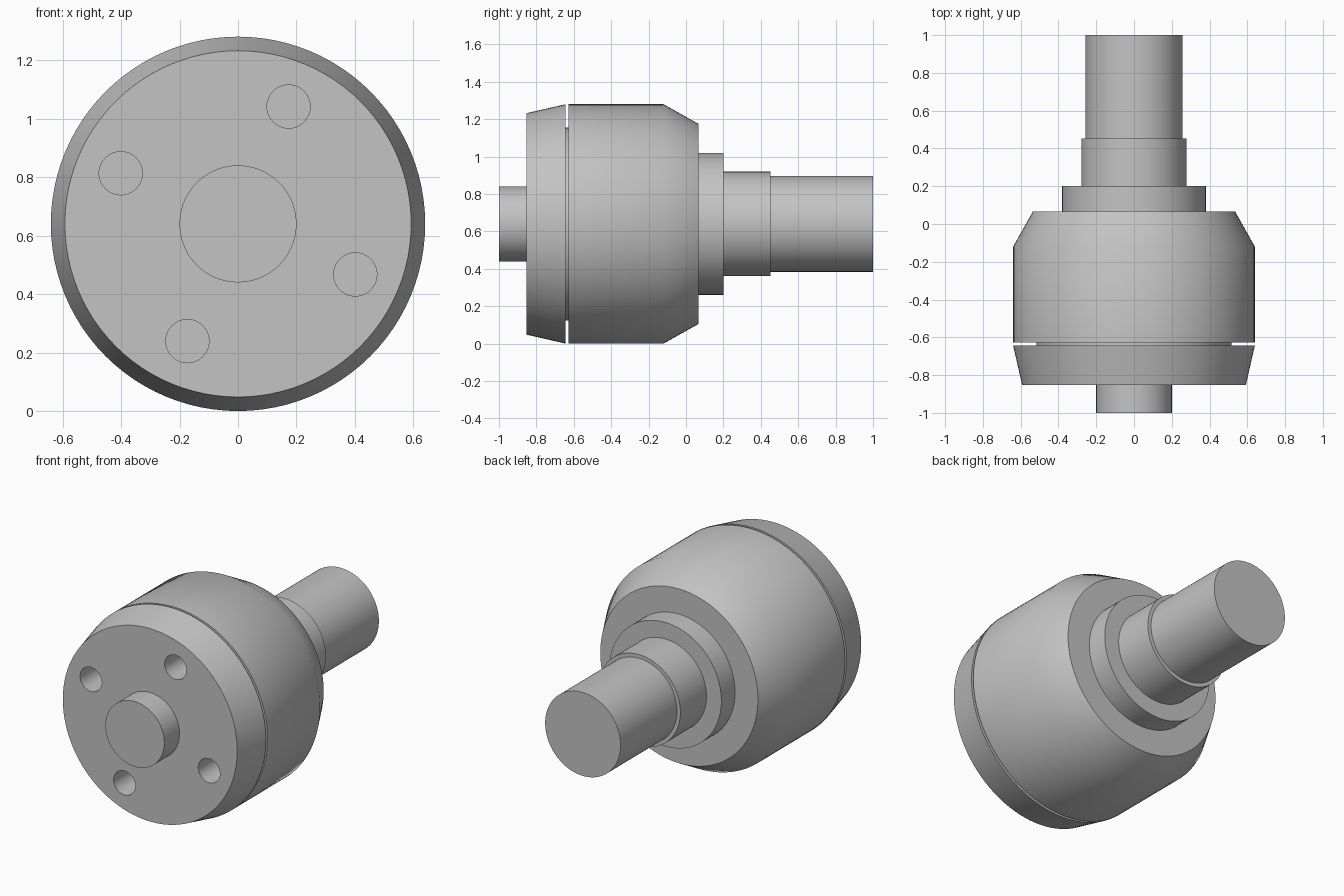
import bpy, bmesh
from math import pi, radians, cos, sin, atan2, hypot
from mathutils import Matrix, Vector

AXIS_Z = 0.64
SEGMENTS = 96

if "Cube" in bpy.data.objects:
    bpy.data.objects.remove(bpy.data.objects["Cube"])

steel = bpy.data.materials.new("plain_grey")
steel.use_nodes = True
GREY = (0.55, 0.55, 0.55, 1)
steel.diffuse_color = GREY
steel.node_tree.nodes["Principled BSDF"].inputs["Base Color"].default_value = GREY


def lathe(name, profile, x=0, z=0, segments=SEGMENTS):
    """Solid turned around the y axis from (radius, y) points, with flat caps."""
    bm = bmesh.new()
    rings = []
    for r, y in profile:
        rings.append([bm.verts.new((x + r * cos(2 * pi * i / segments), y,
                                    AXIS_Z + z + r * sin(2 * pi * i / segments)))
                      for i in range(segments)])
    for a, b in zip(rings, rings[1:]):
        for i in range(segments):
            j = (i + 1) % segments
            bm.faces.new((a[i], a[j], b[j], b[i]))
    bm.faces.new(rings[0])
    bm.faces.new(rings[-1])
    bmesh.ops.recalc_face_normals(bm, faces=bm.faces)
    mesh = bpy.data.meshes.new(name)
    bm.to_mesh(mesh)
    bm.free()
    obj = bpy.data.objects.new(name, mesh)
    bpy.context.collection.objects.link(obj)
    mesh.materials.append(steel)
    return obj


def select_only(obj):
    bpy.ops.object.select_all(action='DESELECT')
    obj.select_set(True)
    bpy.context.view_layer.objects.active = obj


# Turned parts along the axis, front to back
boss = lathe("front_boss", [(0.2, -1.0), (0.2, -0.85)])
flange = lathe("front_flange", [(0.592, -0.853), (0.64, -0.643)])
spacer = lathe("spacer_disc", [(0.516, -0.643), (0.516, -0.628)])
housing = lathe("housing", [(0.64, -0.628), (0.64, -0.12), (0.535, 0.067)])
collar = lathe("rear_collar", [(0.38, 0.067), (0.38, 0.2)])
step = lathe("shaft_shoulder", [(0.279, 0.2), (0.279, 0.453)])
shaft = lathe("rear_shaft", [(0.256, 0.453), (0.256, 1.0)])

# Four bolt holes through the flange
dist, start = hypot(0.173, 0.401), atan2(0.401, 0.173)
for k in range(4):
    a = start + k * pi / 2
    cutter = lathe("hole_cutter", [(0.074, -0.95), (0.074, -0.6)],
                   dist * cos(a), dist * sin(a), 40)
    cutter.hide_render = True
    mod = flange.modifiers.new("bolt_hole", 'BOOLEAN')
    mod.operation = 'DIFFERENCE'
    mod.solver = 'EXACT'
    mod.object = cutter
    select_only(flange)
    bpy.ops.object.modifier_apply(modifier=mod.name)
    bpy.data.objects.remove(cutter)

# Smooth the round walls, keep the rims sharp
for part in (boss, flange, spacer, housing, collar, step, shaft):
    select_only(part)
    bpy.ops.object.shade_smooth_by_angle(angle=radians(35))
